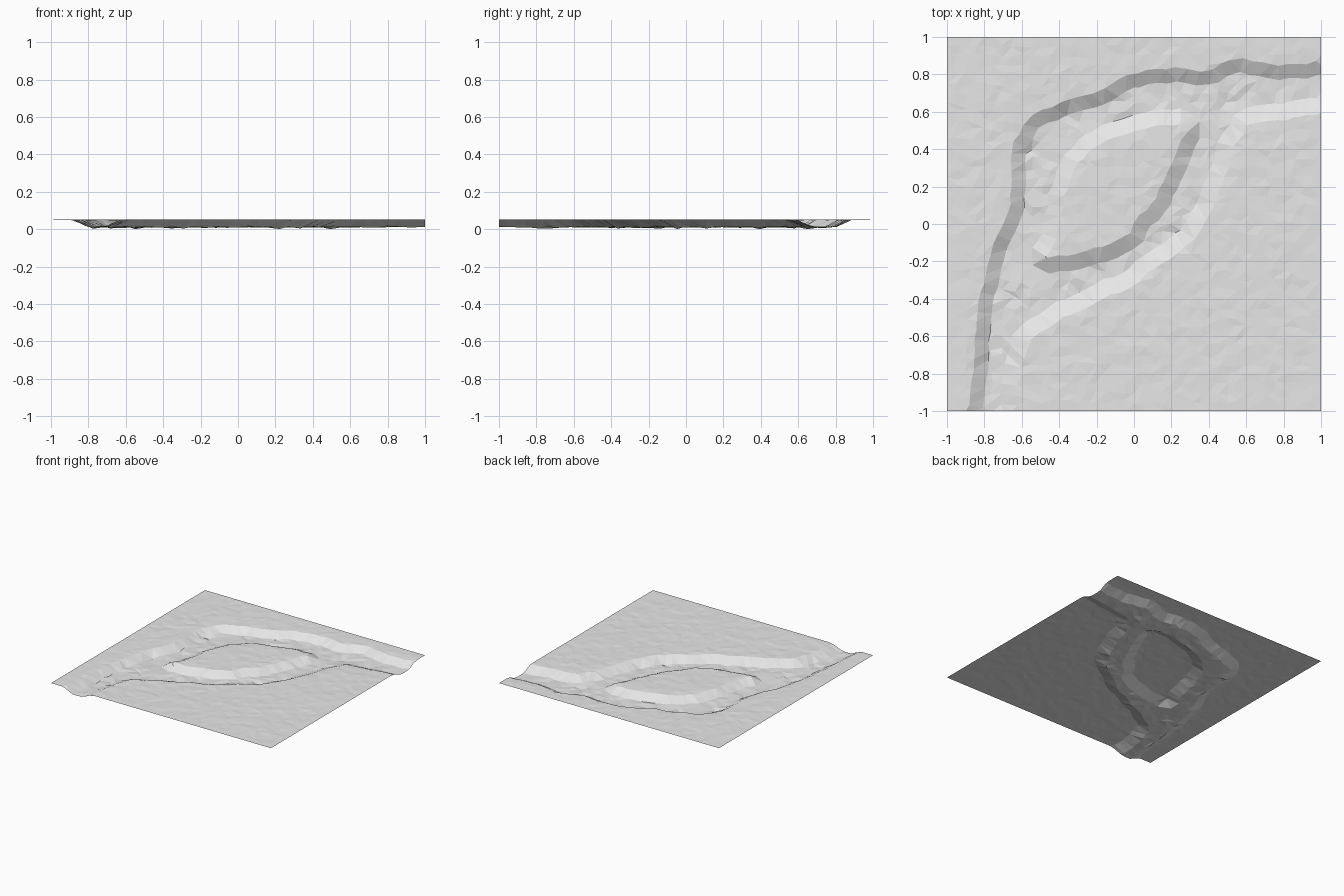
import bpy, random
from mathutils import Vector
from mathutils.geometry import delaunay_2d_cdt
from mathutils.kdtree import KDTree

random.seed(4)
cube = bpy.data.objects.get("Cube")
if cube:
    bpy.data.objects.remove(cube, do_unlink=True)

TOP, BED, STEP = 0.056, 0.016, 0.05

# Bank centre lines, walked with the water on the right-hand side
outer_bank = [(-.86, -1.1), (-.83, -.9), (-.82, -.7), (-.785, -.4), (-.745, -.2), (-.66, 0),
              (-.62, .12), (-.615, .4), (-.55, .54), (-.3, .65), (-.2, .66), (0, .77),
              (.25, .8), (.37, .77), (.55, .85), (.75, .81), (.9, .82), (1.1, .84)]
inner_bank = [(1.1, .64), (.91, .63), (.78, .6), (.59, .57), (.5, .45), (.46, .29), (.36, .07),
              (.27, -.08), (.1, -.18), (-.02, -.29), (-.21, -.37), (-.42, -.47), (-.6, -.59),
              (-.65, -.78), (-.67, -.94), (-.68, -1.1)]
island_bank = [(-.49, -.23), (-.32, -.2), (-.13, -.16), (0, -.09), (.05, 0), (.14, .1),
               (.2, .23), (.28, .4), (.33, .5), (.27, .57), (.14, .57), (-.02, .53),
               (-.18, .48), (-.32, .37), (-.41, .18), (-.43, .02), (-.47, -.09), (-.52, -.17),
               (-.49, -.23)]


def resample(path, gap):
    """Evenly spaced (point, normal towards the water) pairs along a path."""
    result = []
    for a, b in zip(path, path[1:]):
        a, b = Vector(a), Vector(b)
        d = b - a
        n = max(1, round(d.length / gap))
        side = Vector((d.y, -d.x)).normalized()
        result += [(a + d * ((i + .5) / n), side) for i in range(n)]
    return result


# Lookup of the nearest bank
banks = [(outer_bank, .038), (inner_bank, .045), (island_bank, .042)]
samples = [(p, n, w) for path, w in banks for p, n in resample(path, .015)]
tree = KDTree(len(samples))
for i, (p, n, w) in enumerate(samples):
    tree.insert(p.to_3d(), i)
tree.balance()


def bank_offset(p):
    """Signed distance to the nearest bank, in half widths; positive in the water."""
    _, i, dist = tree.find(p.to_3d())
    c, n, w = samples[i]
    return (dist if (p - c).dot(n) > 0 else -dist) / w


# Crest and foot points along every bank
points = []
for path, w in banks:
    for p, n in resample(path, STEP):
        shift = n * random.uniform(-.008, .008)
        for side in (-1, 1):
            q = p + shift + n * w * side
            if max(abs(q.x), abs(q.y)) < .985:
                points.append(q)

# Jittered field of ground points, with a straight border
count = round(2 / STEP)
for i in range(count + 1):
    for j in range(count + 1):
        p = Vector((-1 + i * STEP, -1 + j * STEP))
        if i in (0, count) or j in (0, count):
            points.append(p)
            continue
        p += Vector((random.uniform(-.014, .014), random.uniform(-.014, .014)))
        if abs(bank_offset(p)) > 1.6:
            points.append(p)

flat, _, faces, *_ = delaunay_2d_cdt(points, [], [], 0, 1e-5)

# Heights: flat ground, sloping banks, uneven river bed
verts = []
for p in flat:
    t = min(1, max(0, (bank_offset(p) + 1) / 2))
    border = max(abs(p.x), abs(p.y)) > .999
    rough = 0 if border else random.uniform(-.002, .002) * (1 + t)
    if t > .9 and not border and random.random() < .06:
        rough -= .008
    verts.append((p.x, p.y, TOP + (BED - TOP) * t + rough))
low = min(v[2] for v in verts)
verts = [(x, y, z - low) for x, y, z in verts]

mesh = bpy.data.meshes.new("river_terrain")
mesh.from_pydata(verts, [], [tuple(f) for f in faces])
mesh.update()
terrain = bpy.data.objects.new("river_terrain", mesh)
bpy.context.collection.objects.link(terrain)

# Plain ground colour
ground = bpy.data.materials.new("pale_grey_ground")
ground.use_nodes = True
colour = (.8, .8, .8, 1)
ground.diffuse_color = colour
ground.node_tree.nodes["Principled BSDF"].inputs["Base Color"].default_value = colour
mesh.materials.append(ground)
